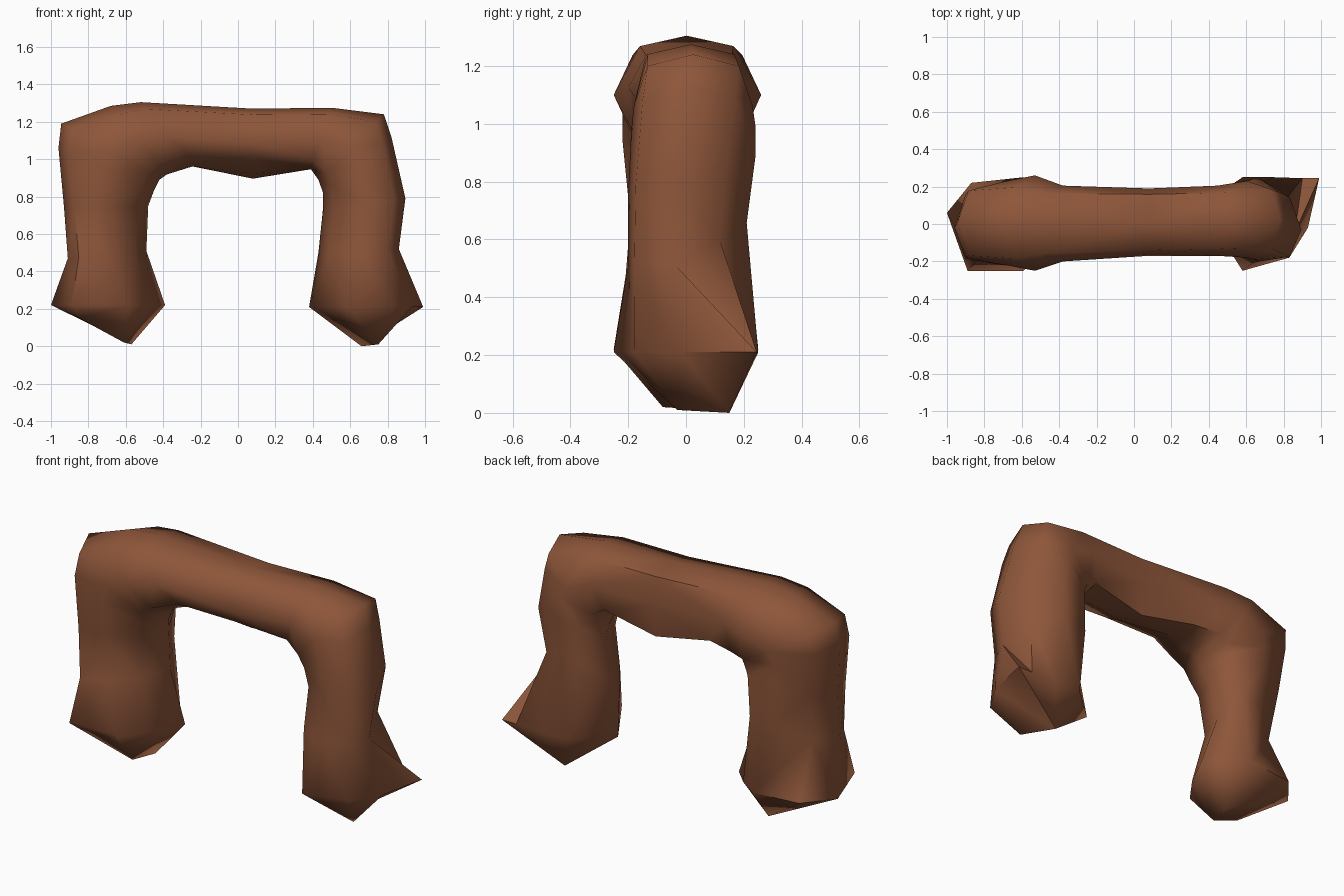
import bpy, bmesh, math
from mathutils import Vector

if "Cube" in bpy.data.objects:
    bpy.data.objects.remove(bpy.data.objects["Cube"])

SIDES = 8

# stations along the arch: outer x,z, inner x,z, front y, back y,
# underside slant, roundness (1 = ellipse, less = boxier), diagonal skew, back lift
STATIONS = [
    (-.91, .47, -.49, .51, -.20, .20, 0, .95, .09, .6),
    (-.93, .74, -.48, .75, -.20, .22, 0, .8, .05, .5),
    (-.96, 1.06, -.45, .83, -.22, .22, 0, .75, .02, .1),
    (-.945, 1.19, -.42, .89, -.22, .23, 0, .75, 0, 0),
    (-.68, 1.285, -.38, .915, -.25, .26, .05, .85, 0, 0),
    (-.52, 1.305, -.24, .947, -.20, .205, .2, .65, 0, 0),
    (.08, 1.27, .08, .895, -.17, .19, .4, .55, 0, 0),
    (.50, 1.275, .39, .94, -.17, .205, .1, .65, 0, 0),
    (.78, 1.24, .43, .89, -.18, .23, 0, .75, 0, 0),
    (.82, 1.12, .455, .82, -.19, .24, 0, .85, .02, .1),
    (.895, .79, .455, .74, -.20, .24, 0, .95, .05, .5),
    (.86, .52, .43, .50, -.20, .21, 0, .95, .05, .7),
]
# foot rims (outer, then round by the back to the inner side and the front)
LEFT_RIM = [(-1, .06), (-.87, .22), (-.59, .25), (-.48, .17), (-.39, .08), (-.48, -.10), (-.59, -.25), (-.89, -.25)]
RIGHT_RIM = [(.99, .245), (.9, .245), (.75, .25), (.58, .25), (.38, .07), (.58, -.25), (.83, -.18), (.93, -.02)]
# blunt tips under each foot
LT = [Vector((-.57, .07, .01)), Vector((-.61, -.08, .02)), Vector((-.85, -.17, .15))]
RT = [Vector((.66, .15, 0)), Vector((.75, -.03, .01))]


def station_ring(ox, oz, ix, iz, y0, y1, slant, power, skew, lift):
    centre = Vector(((ox + ix) / 2, (y0 + y1) / 2, (oz + iz) / 2))
    half = Vector(((ox - ix) / 2, 0, (oz - iz) / 2))
    pts = []
    for k in range(SIDES):
        a = 2 * math.pi * k / SIDES
        c, s = math.cos(a), math.sin(a)
        u = math.copysign(abs(c) ** power, c) if abs(c) > 1e-6 else 0
        v = math.copysign(abs(s) ** power, s) if abs(s) > 1e-6 else 0
        p = centre + half * u + Vector((0, v * (y1 - y0) / 2 - skew * u, 0))
        if u < -.1:                       # underside hangs lower at the back
            p.z -= slant * (p.y - .08)
        if v > .1:                        # waist of the legs sits higher at the back
            p.z += lift * p.y
        pts.append(p)
    return pts


def rim(points, z):
    return [Vector((x, y, z)) for x, y in points]


rings = [[LT[i] for i in (0, 0, 0, 0, 0, 1, 1, 2)], rim(LEFT_RIM, .22)]
rings += [station_ring(*s) for s in STATIONS]
rings += [rim(RIGHT_RIM, .21), [RT[i] for i in (0, 0, 0, 0, 0, 1, 1, 1)]]

# skin the rings into one rock arch
bm = bmesh.new()
loops = [[bm.verts.new(p) for p in ring] for ring in rings]
for a, b in zip(loops, loops[1:]):
    for k in range(SIDES):
        n = (k + 1) % SIDES
        bm.faces.new((a[k], a[n], b[n], b[k]))
bm.faces.new(loops[0][::-1])
bm.faces.new(loops[-1])
bmesh.ops.remove_doubles(bm, verts=bm.verts, dist=.001)
bmesh.ops.dissolve_degenerate(bm, edges=bm.edges, dist=.0005)
bmesh.ops.triangulate(bm, faces=bm.faces)
bmesh.ops.recalc_face_normals(bm, faces=bm.faces)
mesh = bpy.data.meshes.new("rock_arch")
bm.to_mesh(mesh)
bm.free()

arch = bpy.data.objects.new("rock_arch", mesh)
bpy.context.collection.objects.link(arch)
rock = bpy.data.materials.new("reddish_brown_rock")
rock.diffuse_color = (.27, .093, .042, 1)
rock.use_nodes = True
rock.node_tree.nodes["Principled BSDF"].inputs["Base Color"].default_value = rock.diffuse_color
mesh.materials.append(rock)

# soft rock surface with crisp foot rims
bpy.context.view_layer.objects.active = arch
arch.select_set(True)
bpy.ops.object.shade_smooth_by_angle(angle=math.radians(60))
